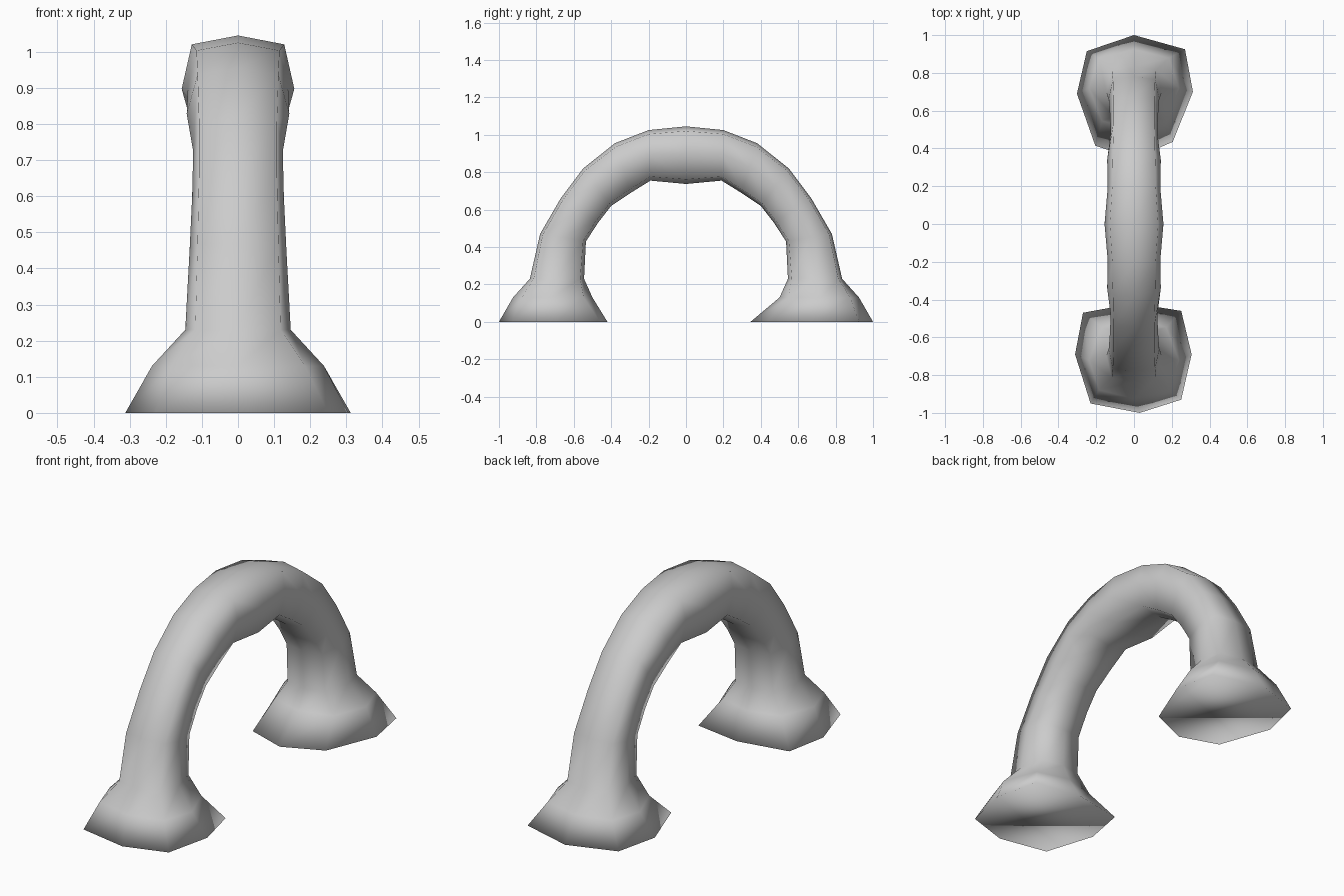
import bpy
from mathutils import Vector

if "Cube" in bpy.data.objects:
    bpy.data.objects.remove(bpy.data.objects["Cube"])

# One half of the arch, ankle to shoulder:
# (outer y, z), (inner y, z), mid half-width, corner half-width, corner inset
HALF = [
    ((0.925, 0.13), (0.500, 0.13), 0.238, 0.185, 0.11),
    ((0.835, 0.23), (0.545, 0.23), 0.146, 0.118, 0.07),
    ((0.780, 0.47), (0.535, 0.43), 0.134, 0.112, 0.06),
    ((0.670, 0.66), (0.470, 0.53), 0.127, 0.108, 0.06),
    ((0.550, 0.82), (0.400, 0.62), 0.124, 0.108, 0.06),
    ((0.380, 0.955), (0.295, 0.69), 0.142, 0.112, 0.07),
    ((0.200, 1.025), (0.190, 0.755), 0.139, 0.115, 0.08),
]
CROWN = ((0.0, 1.045), (0.0, 0.737), 0.156, 0.128, 0.08)

# Slightly uneven octagon outlines of the two soles
FRONT_SOLE = [(0.03, -1.0), (0.25, -0.93), (0.305, -0.69), (0.25, -0.46),
              (0, -0.42), (-0.27, -0.47), (-0.312, -0.69), (-0.23, -0.95)]
BACK_SOLE = [(0, 1.0), (0.27, 0.925), (0.312, 0.70), (0.205, 0.435),
             (0, 0.345), (-0.205, 0.415), (-0.302, 0.69), (-0.25, 0.915)]


def ring(row, side):
    """Eight-sided cross-section of the tube."""
    (oy, oz), (iy, iz), w, c, t = row
    o, i = Vector((0, side * oy, oz)), Vector((0, side * iy, iz))
    spots = [(0, 0), (c, t), (w, 0.48), (c * 0.92, 1 - t),
             (0, 1), (-c * 0.92, 1 - t), (-w, 0.48), (-c, t)]
    return [o.lerp(i, k) + Vector((x, 0, 0)) for x, k in spots]


def loft(name, rings):
    """Skin the rings and close both ends, smooth all over."""
    verts = [v for r in rings for v in r]
    faces = [tuple(reversed(range(8))), tuple(range(len(verts) - 8, len(verts)))]
    for a in range(0, len(verts) - 8, 8):
        for k in range(8):
            n = (k + 1) % 8
            faces.append((a + k, a + n, a + 8 + n, a + 8 + k))
    mesh = bpy.data.meshes.new(name)
    mesh.from_pydata(verts, [], faces)
    mesh.polygons.foreach_set("use_smooth", [True] * len(faces))
    obj = bpy.data.objects.new(name, mesh)
    bpy.context.collection.objects.link(obj)
    return obj


# Arched handle with flared, closed feet
rings = [[Vector((x, y, 0)) for x, y in FRONT_SOLE]]
rings += [ring(r, -1) for r in HALF] + [ring(CROWN, 1)]
rings += [ring(r, 1) for r in reversed(HALF)]
rings += [[Vector((x, y, 0)) for x, y in BACK_SOLE]]
loft("arched_handle", rings)
